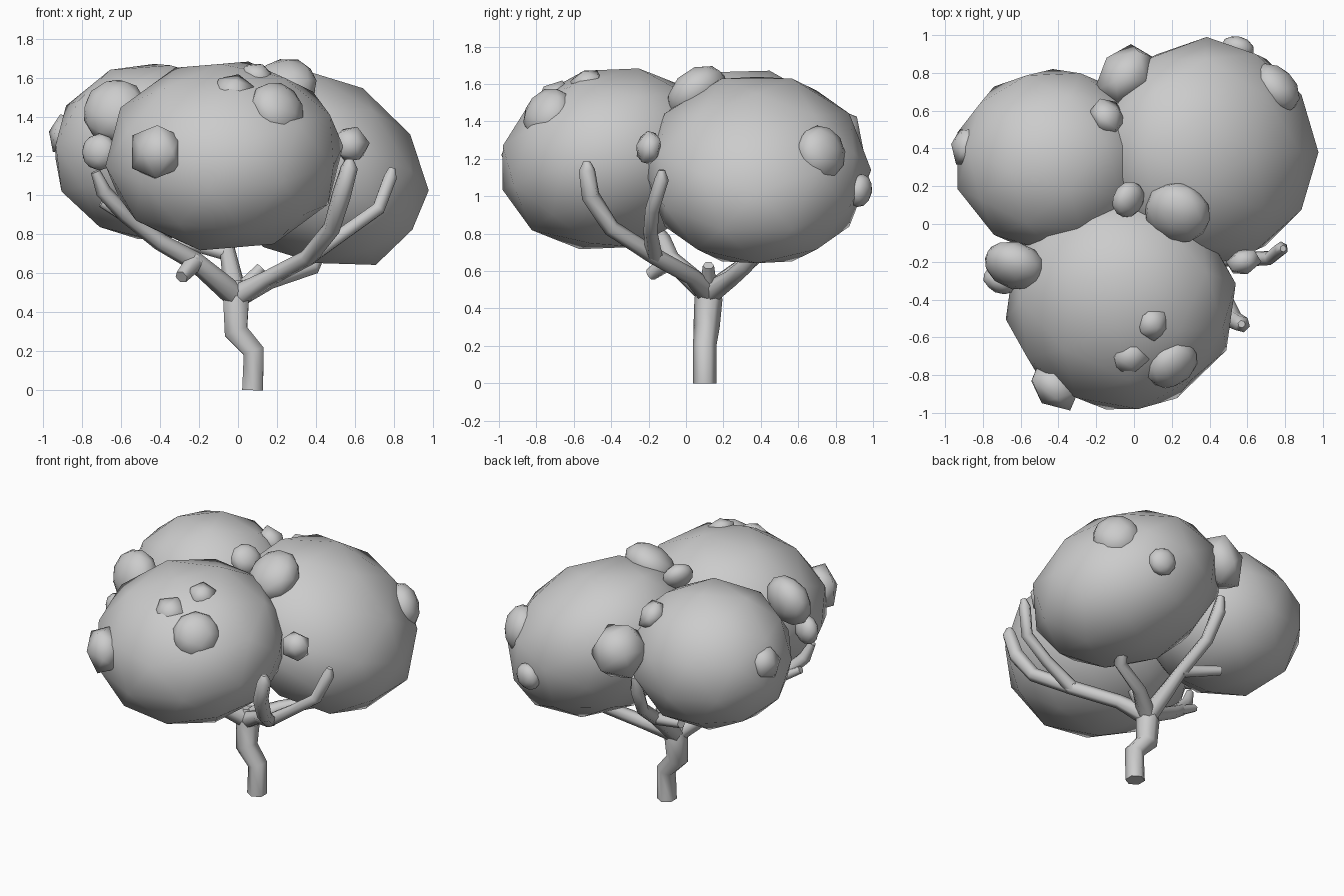
import bpy, bmesh
from mathutils import Matrix, Vector, Euler
from math import radians

if "Cube" in bpy.data.objects:
    bpy.data.objects.remove(bpy.data.objects["Cube"])


def blob(name, loc, radii, rot, sub=2):
    """Smooth-shaded low-poly ellipsoid of foliage; rot is a 3x3 rotation."""
    me = bpy.data.meshes.new(name)
    bm = bmesh.new()
    m = Matrix.Translation(loc) @ rot.to_4x4() @ Matrix.Diagonal((*radii, 1))
    bmesh.ops.create_icosphere(bm, subdivisions=sub, radius=1, matrix=m)
    for f in bm.faces:
        f.smooth = True
    bm.to_mesh(me)
    bm.free()
    bpy.context.collection.objects.link(bpy.data.objects.new(name, me))


def euler(x, y, z):
    return Euler((radians(x), radians(y), radians(z))).to_matrix()


# three large foliage masses
masses = {
    "front": ((-0.07, -0.41, 1.20), (0.62, 0.60, 0.49), euler(16, 0, -8)),
    "back_right": ((0.385, 0.38, 1.14), (0.63, 0.61, 0.48), euler(0, 32, 0)),
    "back_left": ((-0.43, 0.335, 1.22), (0.53, 0.50, 0.465), euler(-14, 0, 0)),
}
for key, (loc, radii, rot) in masses.items():
    blob("foliage_" + key, loc, radii, rot)

# small leaf clumps flattened against a mass: mass, x, y, z, radius, subdivisions
F, R, L = "front", "back_right", "back_left"
clumps = [
    (L, -0.63, -0.22, 1.43, 0.17, 2), (L, -0.71, -0.30, 1.22, 0.095, 2),
    (R, -0.05, 0.79, 1.31, 0.195, 1), (L, -0.14, 0.57, 1.50, 0.11, 1),
    (L, -0.03, 0.13, 1.57, 0.10, 2), (R, 0.23, 0.06, 1.55, 0.18, 2),
    (L, -0.89, 0.41, 1.31, 0.115, 1), (R, 0.75, 0.72, 1.23, 0.15, 2),
    (R, 0.55, 0.93, 1.03, 0.09, 2), (R, 0.58, -0.20, 1.26, 0.10, 1),
    (F, 0.20, -0.74, 1.44, 0.15, 2), (F, -0.02, -0.71, 1.53, 0.11, 1),
    (F, 0.10, -0.53, 1.61, 0.095, 1), (F, -0.42, -0.86, 1.22, 0.16, 1),
]
for i, (key, x, y, z, r, sub) in enumerate(clumps):
    loc = Vector((x, y, z))
    rot = (loc - Vector(masses[key][0])).to_track_quat('Z', 'Y').to_matrix()
    blob("leaf_clump_%d" % i, loc, (r, r, r * 0.7), rot, sub)


def limb(name, pts):
    """Six-sided tapered tube with capped ends; pts are x, y, z, radius."""
    cu = bpy.data.curves.new(name, 'CURVE')
    cu.dimensions = '3D'
    cu.bevel_depth = 1
    cu.bevel_resolution = 1
    cu.use_fill_caps = True
    sp = cu.splines.new('POLY')
    sp.points.add(len(pts) - 1)
    for p, (x, y, z, r) in zip(sp.points, pts):
        p.co = (x, y, z, 1)
        p.radius = r
    sp.use_smooth = True
    bpy.context.collection.objects.link(bpy.data.objects.new(name, cu))


# trunk and branches
fork = (-.01, .12, .48, .062)
limb("trunk", [(.075, .10, 0, .062), (.08, .10, .20, .062), (-.01, .11, .30, .07),
               (-.01, .12, .45, .075), (-.02, .12, .56, .05)])
right = (.36, -.17, .68, .045)
limb("branch_front_right", [fork, (.15, .03, .57, .045), right, (.48, -.40, .83, .045),
                            (.53, -.51, 1.00, .05), (.57, -.53, 1.14, .045), (.57, -.53, 1.185, .02)])
limb("branch_right", [right, (.55, -.19, .81, .038), (.72, -.18, .93, .038),
                      (.78, -.13, 1.09, .038), (.79, -.13, 1.14, .018)])
limb("branch_back_right", [fork, (.16, .24, .56, .045), (.38, .32, .63, .042), (.46, .46, .80, .03)])
left = (-.22, -.08, .66, .05)
limb("branch_front_left", [fork, left, (-.40, -.12, .76, .045), (-.58, -.24, .90, .04),
                           (-.69, -.31, 1.02, .04), (-.73, -.33, 1.12, .025)])
limb("twig_left", [left, (-.29, -.19, .58, .035)])
limb("twig_front_left", [(-.56, -.22, .88, .035), (-.70, -.25, .96, .025)])
back = (-.05, .40, .70, .042)
limb("branch_back", [fork, back, (-.09, .60, .85, .042), (-.11, .69, 1.02, .045), (-.11, .71, 1.12, .025)])
limb("twig_back_left", [back, (-.30, .48, .76, .03)])
limb("twig_fork", [(.02, .12, .52, .045), (.12, .12, .63, .03)])
